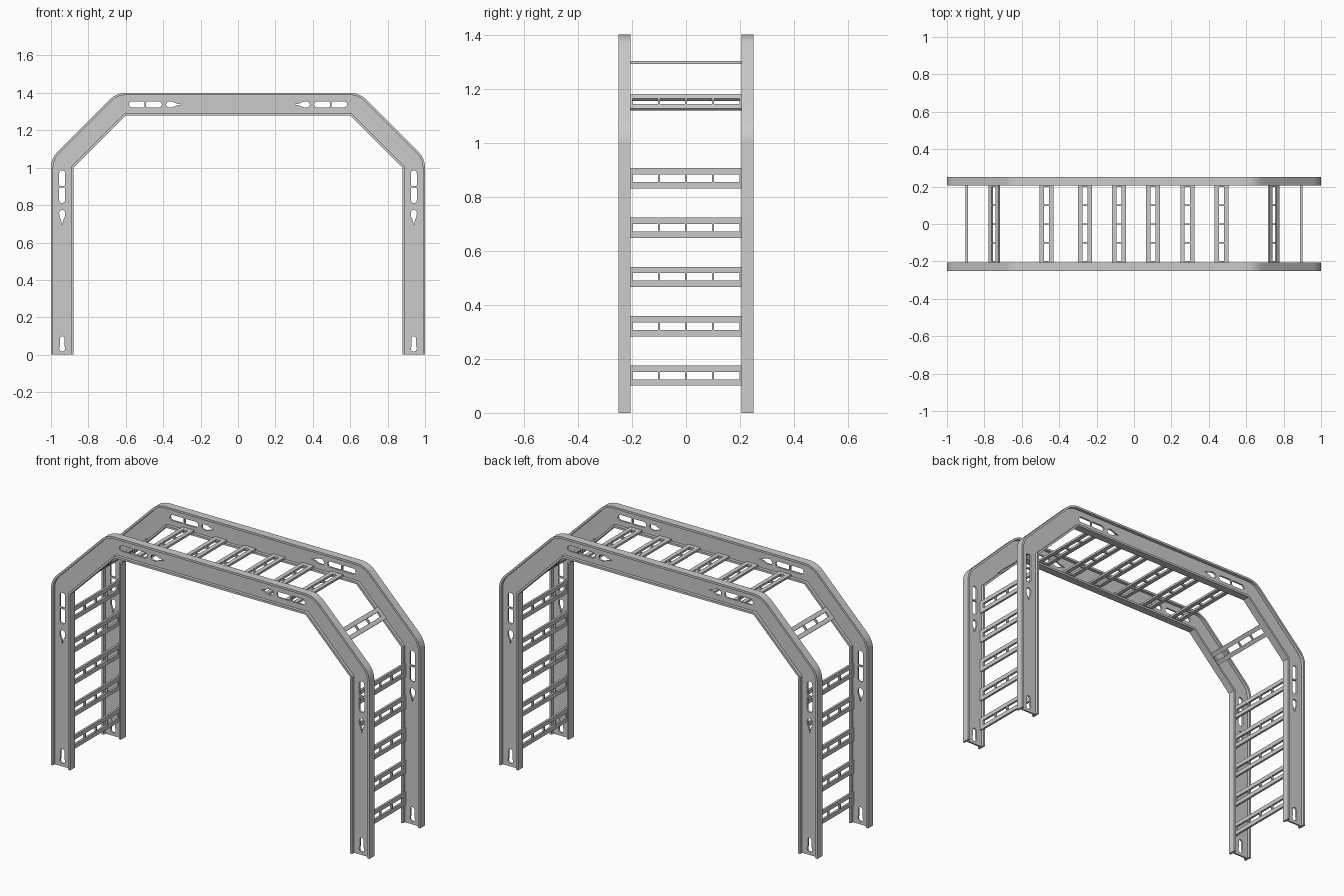
import bpy, bmesh, math
from mathutils import Matrix, Vector

if "Cube" in bpy.data.objects:
    bpy.data.objects.remove(bpy.data.objects["Cube"])

def new_object(name, bm):
    bmesh.ops.recalc_face_normals(bm, faces=bm.faces)
    me = bpy.data.meshes.new(name)
    bm.to_mesh(me)
    bm.free()
    ob = bpy.data.objects.new(name, me)
    bpy.context.collection.objects.link(ob)
    return ob

def extrude_faces(bm, vec):
    r = bmesh.ops.extrude_face_region(bm, geom=bm.faces[:])
    bmesh.ops.translate(bm, vec=vec, verts=[v for v in r["geom"] if isinstance(v, bmesh.types.BMVert)])

def arch(off):
    """Arch line at a distance outside the inner edge, bends rounded."""
    left = [(-0.88 - off, 0)]
    for cx, cz, a0 in ((-0.88, 1.0, 180), (-0.6, 1.28, 135)):
        for i in range(9):
            a = math.radians(a0 - 45 * i / 8)
            left.append((cx + off * math.cos(a), cz + off * math.sin(a)))
    return left + [(-x, z) for x, z in reversed(left)]

def band(name, o0, o1, y0, y1):
    """Arch-shaped strip between two offsets, made of quads."""
    bm = bmesh.new()
    rows = [[bm.verts.new((x, y0, z)) for x, z in arch(o)] for o in (o0, o1)]
    for i in range(len(rows[0]) - 1):
        bm.faces.new((rows[0][i], rows[0][i + 1], rows[1][i + 1], rows[1][i]))
    extrude_faces(bm, (0, y1 - y0, 0))
    return new_object(name, bm)

def arc(cx, cy, r, a0, a1, n=8):
    return [(cx + r * math.cos(math.radians(a0 + (a1 - a0) * i / n)),
             cy + r * math.sin(math.radians(a0 + (a1 - a0) * i / n))) for i in range(n + 1)]

# Hole outlines: u across the beam, v along it
def half_slot(flip):
    pts = arc(0, 0.068, 0.016, 0, 180) + arc(-0.01, 0.006, 0.006, 180, 270, 3) + arc(0.01, 0.006, 0.006, 270, 360, 3)
    return [(u, -v) for u, v in pts] if flip else pts

drop = arc(0, -0.017, 0.016, 0, 180) + [(-0.015, -0.035), (-0.006, -0.055), (0, -0.083), (0.006, -0.055), (0.015, -0.035)]
keyhole = arc(0, 0.087, 0.012, 0, 180) + [(-0.012, 0.05)] + arc(0, 0.033, 0.016, 150, 390, 12) + [(0.012, 0.05)]

def frame_cutter():
    bm = bmesh.new()
    def prism(outline):
        ends = [[bm.verts.new((x, y, z)) for x, z in outline] for y in (-0.3, 0.3)]
        n = len(outline)
        for e in ends:
            bm.faces.new(e)
        for i in range(n):
            j = (i + 1) % n
            bm.faces.new((ends[0][i], ends[0][j], ends[1][j], ends[1][i]))
    for s in (-1, 1):
        for shape, pos in ((half_slot(False), 0.902), (half_slot(True), 0.894),
                           (drop, 0.775), (keyhole, 0)):
            prism([(s * (0.94 + u), pos + v) for u, v in shape])
        for shape, pos in ((half_slot(False), 0.499), (half_slot(True), 0.491), (drop, 0.385)):
            prism([(s * (pos + v), 1.338 + u) for u, v in shape])
    return new_object("slot_cutter", bm)

cutter = frame_cutter()
cutter.hide_render = True
cutter.hide_set(True)

# Side frames: slotted web with a flange along each edge
for s, side in ((-1, "front"), (1, "back")):
    web = band(side + "_frame_web", 0.006, 0.114, s * 0.2225, s * 0.2325)
    mod = web.modifiers.new("slots", "BOOLEAN")
    mod.object = cutter
    mod.operation = 'DIFFERENCE'
    mod.solver = 'EXACT'
    for name, a, b in (("inner", 0.0002, 0.012), ("outer", 0.108, 0.12)):
        ob = band(f"{side}_frame_{name}_flange", a, b, s * 0.205, s * 0.25)
        bpy.context.view_layer.objects.active = ob
        ob.select_set(True)
        bpy.ops.object.shade_smooth_by_angle(angle=math.radians(30))
        ob.select_set(False)

# Ladder rung: flat plate with four windows, turned about its length
def rung(name, x, z, tilt):
    ys = [-0.223, -0.198, -0.104, -0.096, -0.004, 0.004, 0.096, 0.104, 0.198, 0.223]
    xs = [-0.0375, -0.014, 0.014, 0.0375]
    bm = bmesh.new()
    grid = [[bm.verts.new((a, b, -0.006)) for b in ys] for a in xs]
    for i in range(3):
        for j in range(9):
            if not (i == 1 and j % 2 == 1):
                bm.faces.new((grid[i][j], grid[i + 1][j], grid[i + 1][j + 1], grid[i][j + 1]))
    extrude_faces(bm, (0, 0, 0.012))
    m = Matrix.Translation(Vector((x, 0, z))) @ Matrix.Rotation(math.radians(tilt), 4, 'Y')
    bmesh.ops.transform(bm, matrix=m, verts=bm.verts)
    return new_object(name, bm)

for s, side in ((-1, "left"), (1, "right")):
    for i in range(5):
        rung(f"{side}_leg_rung_{i + 1}", s * 0.894, 0.138 + 0.1825 * i, 90)
    rung(f"{side}_sloped_rung", s * 0.747, 1.149, s * 45)
for i, x in enumerate((-0.468, -0.262, -0.08, 0.102, 0.285, 0.468)):
    rung(f"top_rung_{i + 1}", x, 1.297, 0)
